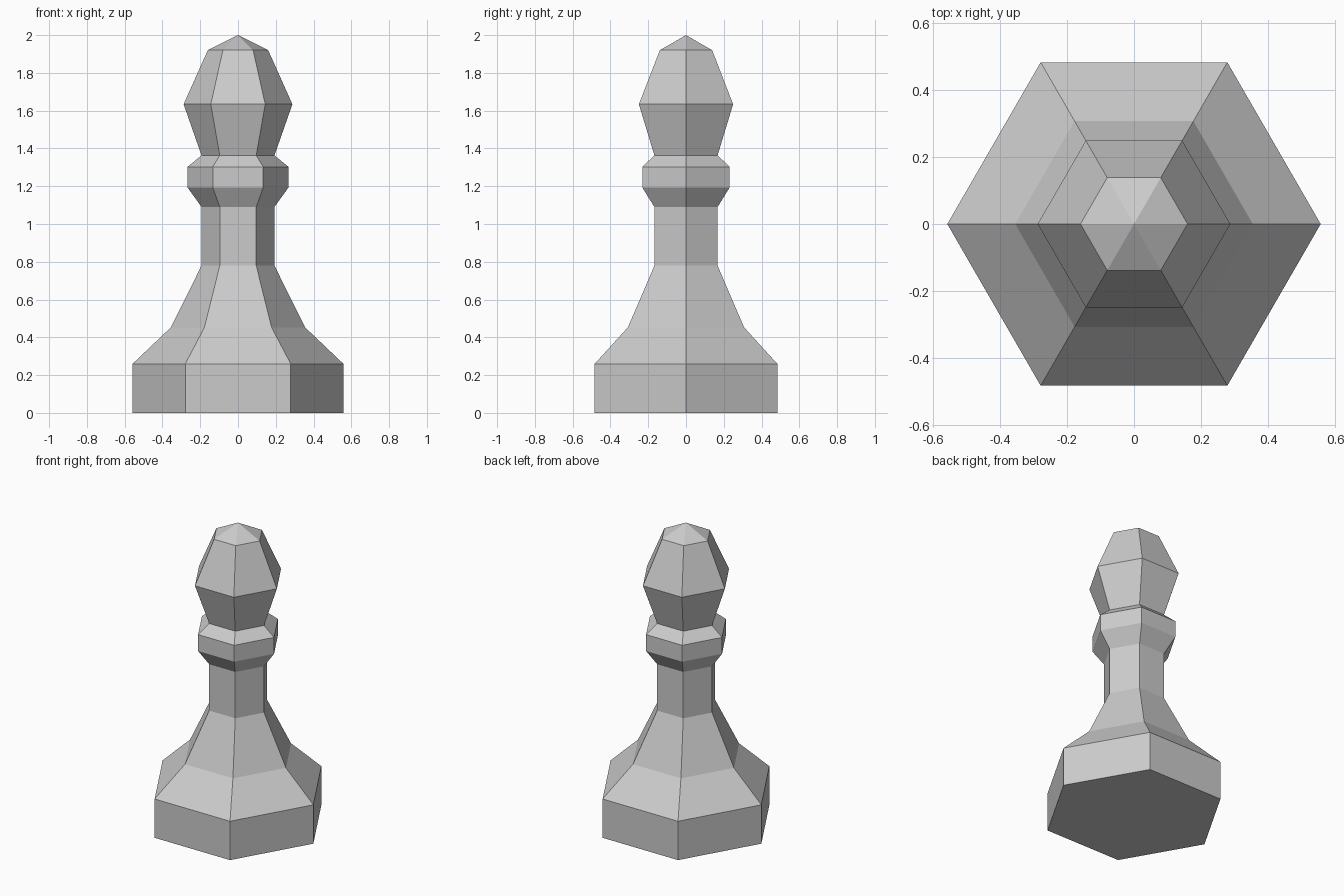
import bpy, bmesh
from math import cos, sin, pi

if "Cube" in bpy.data.objects:
    bpy.data.objects.remove(bpy.data.objects["Cube"])

SIDES = 6

# Outline from the foot up to the tip: (corner radius, height)
profile = [
    (0.558, 0.0), (0.558, 0.26),     # foot
    (0.355, 0.453), (0.193, 0.78),   # flared skirt
    (0.193, 1.09),                   # stem
    (0.267, 1.193), (0.267, 1.303),  # collar
    (0.193, 1.363),                  # neck
    (0.288, 1.634), (0.16, 1.92),    # head
]
tip_height = 2.0

bm = bmesh.new()
rings = [[bm.verts.new((r * cos(2 * pi * i / SIDES), r * sin(2 * pi * i / SIDES), z))
          for i in range(SIDES)] for r, z in profile]

# Side walls
for low, high in zip(rings, rings[1:]):
    for i in range(SIDES):
        j = (i + 1) % SIDES
        bm.faces.new((low[i], low[j], high[j], high[i]))

# Pointed cap and flat underside
tip = bm.verts.new((0, 0, tip_height))
for i in range(SIDES):
    bm.faces.new((rings[-1][i], rings[-1][(i + 1) % SIDES], tip))
bm.faces.new(rings[0][::-1])

mesh = bpy.data.meshes.new("board_game_piece")
bm.to_mesh(mesh)
bm.free()
bpy.context.collection.objects.link(bpy.data.objects.new("board_game_piece", mesh))
